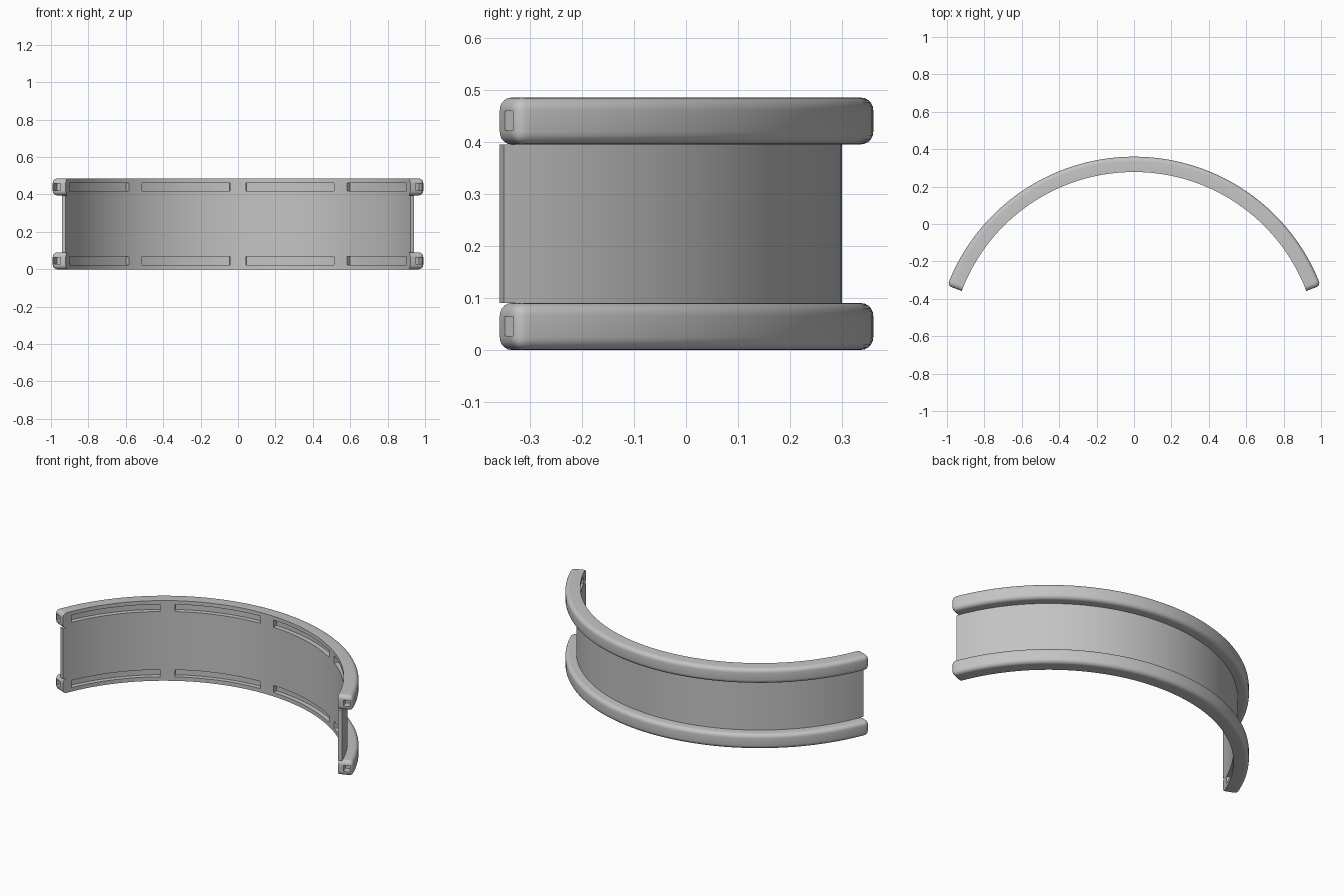
import bpy, bmesh, math

if "Cube" in bpy.data.objects:
    bpy.data.objects.remove(bpy.data.objects["Cube"])

CY = -0.707                        # arc centre on y
R_IN, R_OUT, R_PANEL = 0.985, 1.067, 1.007
A0, A1 = 20.75, 159.25             # arc limits in degrees
RAIL_H, TOP = 0.09, 0.485

grey = bpy.data.materials.new("light grey")
grey.diffuse_color = (0.55, 0.55, 0.55, 1)
grey.use_nodes = True
grey.node_tree.nodes["Principled BSDF"].inputs["Base Color"].default_value = grey.diffuse_color


def arc_box(name, r0, r1, z0, z1, a0, a1, n, fillet=0):
    """Rectangular section swept round the arc; fillet rounds all but the inner edges."""
    bm = bmesh.new()
    rings = []
    for i in range(n + 1):
        a = math.radians(a0 + (a1 - a0) * i / n)
        rings.append([bm.verts.new((r * math.cos(a), CY + r * math.sin(a), z))
                      for r, z in ((r0, z0), (r1, z0), (r1, z1), (r0, z1))])
    for p, q in zip(rings, rings[1:]):
        for k in range(4):
            m = (k + 1) % 4
            bm.faces.new((p[k], p[m], q[m], q[k]))
    bm.faces.new(rings[0])
    bm.faces.new(rings[-1])
    bmesh.ops.recalc_face_normals(bm, faces=bm.faces)
    if fillet:
        edges = [bm.edges.get((p[k], q[k])) for p, q in zip(rings, rings[1:]) for k in (1, 2)]
        edges += [bm.edges.get((e[k], e[k + 1])) for e in (rings[0], rings[-1]) for k in range(3)]
        bmesh.ops.bevel(bm, geom=edges, offset=fillet, segments=5, profile=0.5,
                        affect='EDGES', clamp_overlap=True)
    me = bpy.data.meshes.new(name)
    bm.to_mesh(me)
    bm.free()
    me.materials.append(grey)
    ob = bpy.data.objects.new(name, me)
    bpy.context.collection.objects.link(ob)
    return ob


def smooth(ob):
    bpy.ops.object.select_all(action='DESELECT')
    ob.select_set(True)
    bpy.context.view_layer.objects.active = ob
    bpy.ops.object.shade_smooth_by_angle(angle=math.radians(30))


# Thin curved wall between the rails
smooth(arc_box("curved_panel", R_IN, R_PANEL, RAIL_H, TOP - RAIL_H, A0, A1, 72))

# Rounded rails with inner slots and square end sockets
for label, z in (("lower", 0), ("upper", TOP - RAIL_H)):
    rail = arc_box(label + "_rail", R_IN, R_OUT, z, z + RAIL_H, A0, A1, 72, 0.024)
    cuts = []
    for s0, s1 in ((24, 53.7), (58.5, 87.5), (92.5, 121.5), (126.3, 156)):
        cuts.append(arc_box(label + "_slot_cutter", 0.96, 1.013, z + 0.024, z + 0.067, s0, s1, 16))
    for s0, s1 in ((A0 - 2, A0 + 2.5), (A1 - 2.5, A1 + 2)):
        cuts.append(arc_box(label + "_socket_cutter", 1.015, 1.052, z + 0.027, z + 0.064, s0, s1, 3))
    for c in cuts:
        c.hide_render = True
        c.hide_set(True)
        mod = rail.modifiers.new("cut", 'BOOLEAN')
        mod.operation = 'DIFFERENCE'
        mod.solver = 'EXACT'
        mod.object = c
    smooth(rail)
